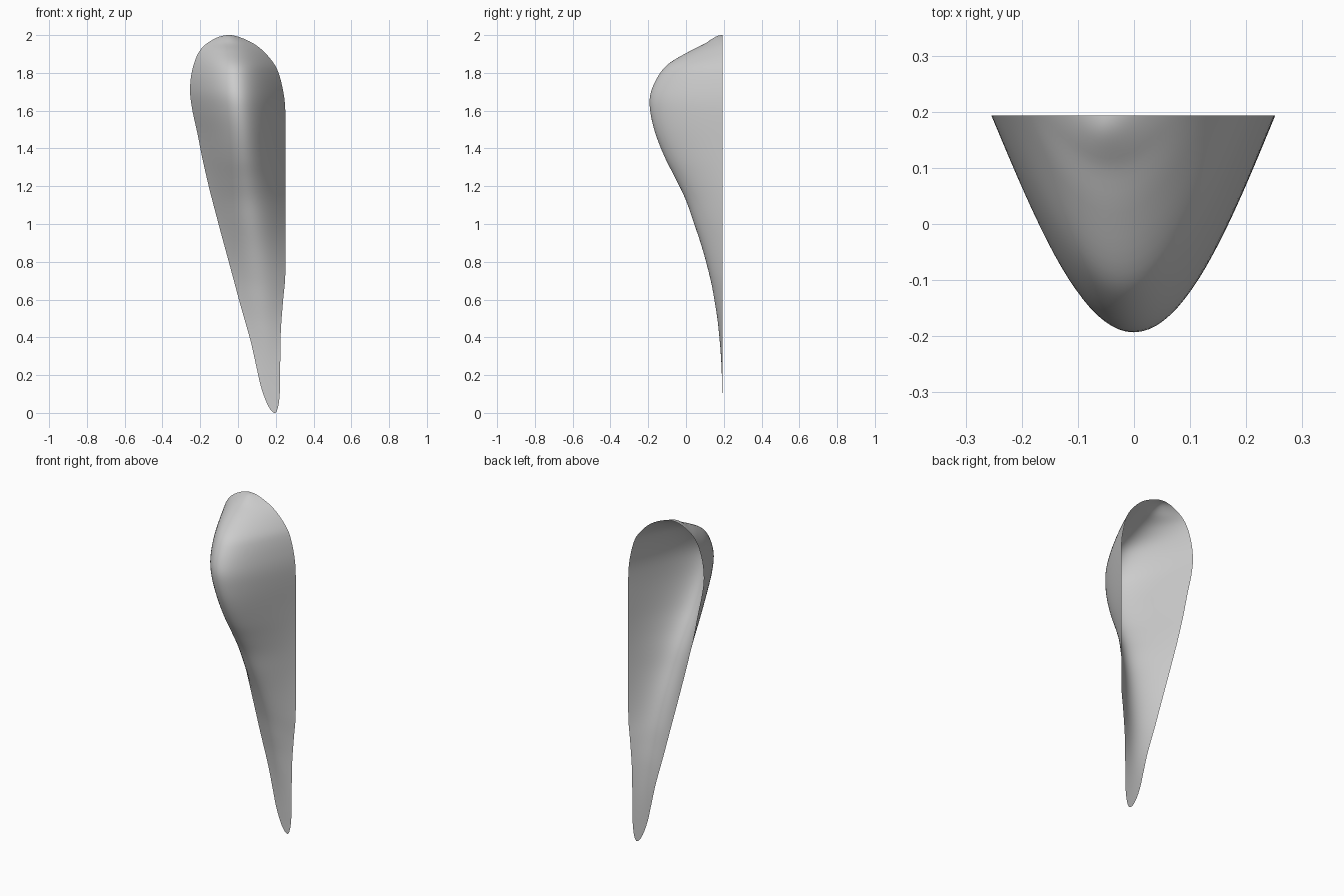
import bpy, bmesh, math

if "Cube" in bpy.data.objects:
    bpy.data.objects.remove(bpy.data.objects["Cube"])

BACK = 0.193   # y of the flat open rim
ROWS, COLS = 120, 40

# profiles as (height, value): left rim x, right rim x, front ridge y
LEFT = [(2, -.05), (1.985, -.115), (1.925, -.197), (1.82, -.241), (1.71, -.254),
        (1.61, -.243), (1.475, -.214), (1.34, -.187), (1.18, -.15), (.97, -.095),
        (.76, -.038), (.6, .005), (.387, .065), (.255, .095), (.148, .119),
        (.07, .145), (.016, .173), (0, .195)]
RIGHT = [(2, -.05), (1.985, .02), (1.94, .105), (1.87, .175), (1.82, .207),
         (1.71, .238), (1.61, .25), (1.4, .251), (1.0, .251), (.72, .25),
         (.6, .239), (.44, .227), (.3, .224), (.12, .222), (.04, .214), (0, .195)]
RIDGE = [(2, BACK), (1.96, .108), (1.915, .02), (1.846, -.095), (1.79, -.143),
         (1.71, -.182), (1.645, -.193), (1.55, -.181), (1.45, -.152), (1.34, -.106),
         (1.235, -.052), (1.13, -.002), (1.02, .037), (.865, .088), (.705, .13),
         (.6, .15), (.467, .17), (.28, .186), (.1, .192), (0, BACK)]


def smooth(profile, t):
    """Smooth interpolation over the angle t, with height = 1 + cos(t)."""
    p = [(math.acos(max(-1, min(1, z - 1))), v) for z, v in profile]
    n = len(p)
    i = 0
    while i < n - 2 and t > p[i + 1][0]:
        i += 1

    def slope(k):
        a, b = p[max(k - 1, 0)], p[min(k + 1, n - 1)]
        return (b[1] - a[1]) / (b[0] - a[0])

    h = p[i + 1][0] - p[i][0]
    s = (t - p[i][0]) / h
    return ((2 * s**3 - 3 * s**2 + 1) * p[i][1] + (s**3 - 2 * s**2 + s) * h * slope(i)
            + (3 * s**2 - 2 * s**3) * p[i + 1][1] + (s**3 - s**2) * h * slope(i + 1))


# open shell: arched cross-sections stacked between the two rims
bm = bmesh.new()
rows = []
for r in range(ROWS + 1):
    t = math.pi * r / ROWS
    left, right, ridge = (smooth(p, t) for p in (LEFT, RIGHT, RIDGE))
    mid, half = (left + right) / 2, (right - left) / 2
    row = []
    for c in range(COLS + 1):
        u = 2 * c / COLS - 1
        y = BACK - (BACK - ridge) * math.cos(u * math.pi / 2)
        row.append(bm.verts.new((mid + u * half, y, 1 + math.cos(t))))
    rows.append(row)
for a, b in zip(rows, rows[1:]):
    for c in range(COLS):
        bm.faces.new((a[c], b[c], b[c + 1], a[c + 1]))

# close the pointed ends
bmesh.ops.remove_doubles(bm, verts=bm.verts, dist=1e-5)
mesh = bpy.data.meshes.new("curved_shell")
bm.to_mesh(mesh)
bm.free()
shell = bpy.data.objects.new("curved_shell", mesh)
bpy.context.collection.objects.link(shell)
mesh.shade_smooth()
